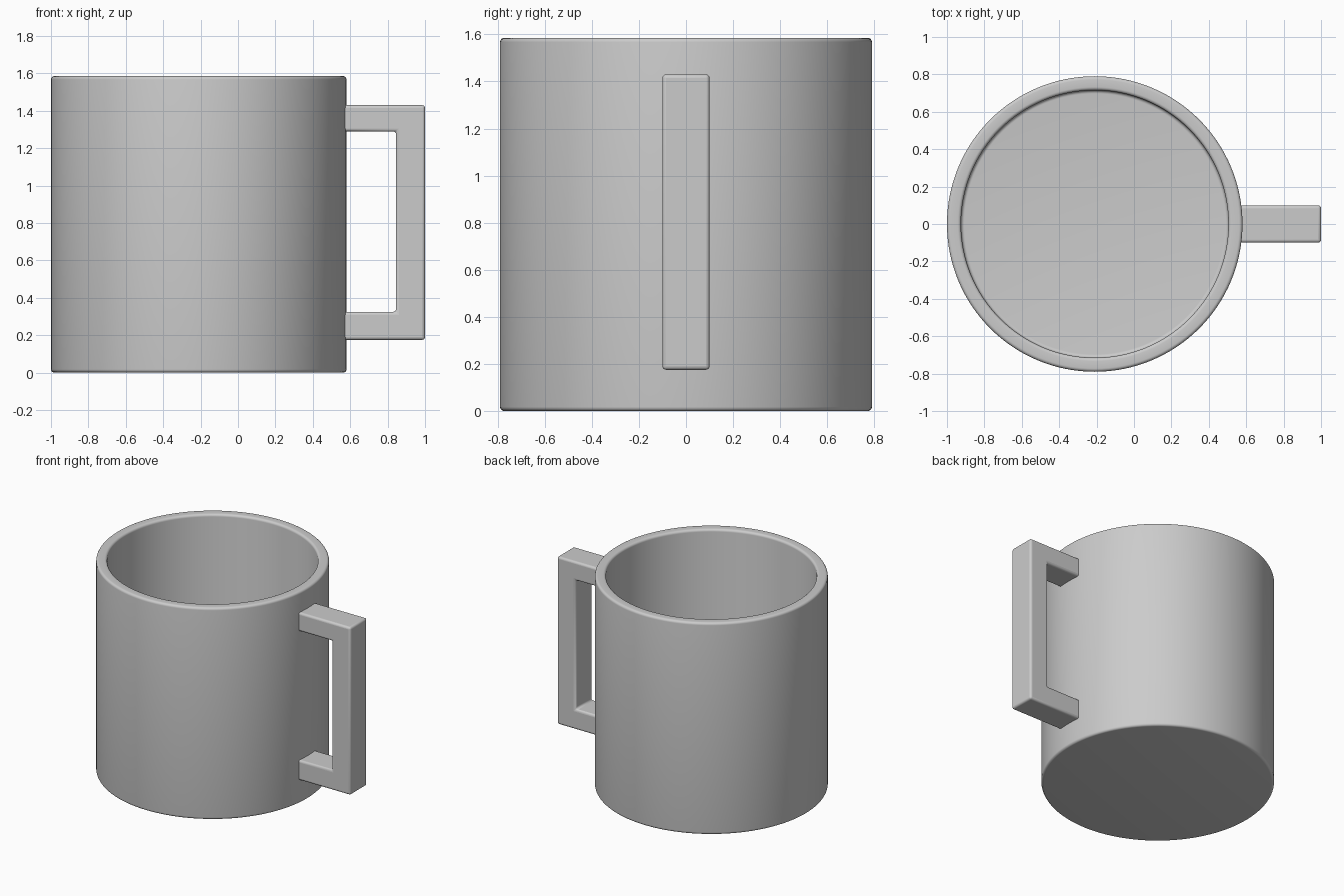
import bpy, bmesh, math
from mathutils import Vector

if "Cube" in bpy.data.objects:
    bpy.data.objects.remove(bpy.data.objects["Cube"])

CX, R, RI, H, FLOOR = -0.21, 0.79, 0.715, 1.585, 0.08


def arc(cx, cz, r, a0, a1, n=5):
    """Points of a small rounded corner in the (radius, z) plane."""
    return [(cx + r * math.cos(math.radians(a0 + (a1 - a0) * i / n)),
             cz + r * math.sin(math.radians(a0 + (a1 - a0) * i / n))) for i in range(n + 1)]


def finish(name, bm):
    bmesh.ops.recalc_face_normals(bm, faces=bm.faces)
    me = bpy.data.meshes.new(name)
    bm.to_mesh(me)
    bm.free()
    ob = bpy.data.objects.new(name, me)
    bpy.context.collection.objects.link(ob)
    return ob


def smooth(ob):
    bpy.ops.object.select_all(action='DESELECT')
    bpy.context.view_layer.objects.active = ob
    ob.select_set(True)
    bpy.ops.object.shade_smooth_by_angle(angle=math.radians(35))


# Cup body: one lathed profile, outside, rim, inside and floor
b = 0.018
profile = ([(0, 0)] + arc(R - b, b, b, -90, 0) + arc(R - b, H - b, b, 0, 90)
           + arc(RI + b, H - b, b, 90, 180) + arc(RI - b, FLOOR + b, b, 0, -90) + [(0, FLOOR)])
bm = bmesh.new()
verts = [bm.verts.new((CX + r, 0, z)) for r, z in profile]
edges = [bm.edges.new(p) for p in zip(verts, verts[1:])]
bmesh.ops.spin(bm, geom=verts + edges, cent=(CX, 0, 0), axis=(0, 0, 1),
               angle=math.tau, steps=128, use_duplicate=False)
bmesh.ops.remove_doubles(bm, verts=bm.verts, dist=1e-5)
smooth(finish("cup_body", bm))

# Handle: square C outline extruded across y, ends sunk into the wall
outline = [(0.55, 0.175), (1.0, 0.175), (1.0, 1.43), (0.55, 1.43),
           (0.55, 1.29), (0.845, 1.29), (0.845, 0.325), (0.55, 0.325)]
bm = bmesh.new()
face = bm.faces.new([bm.verts.new((x, -0.1, z)) for x, z in outline])
ext = bmesh.ops.extrude_face_region(bm, geom=[face])
bmesh.ops.translate(bm, vec=Vector((0, 0.2, 0)),
                    verts=[v for v in ext["geom"] if isinstance(v, bmesh.types.BMVert)])
handle = finish("handle", bm)
bev = handle.modifiers.new("rounded_edges", 'BEVEL')
bev.width, bev.segments = 0.016, 4
smooth(handle)
